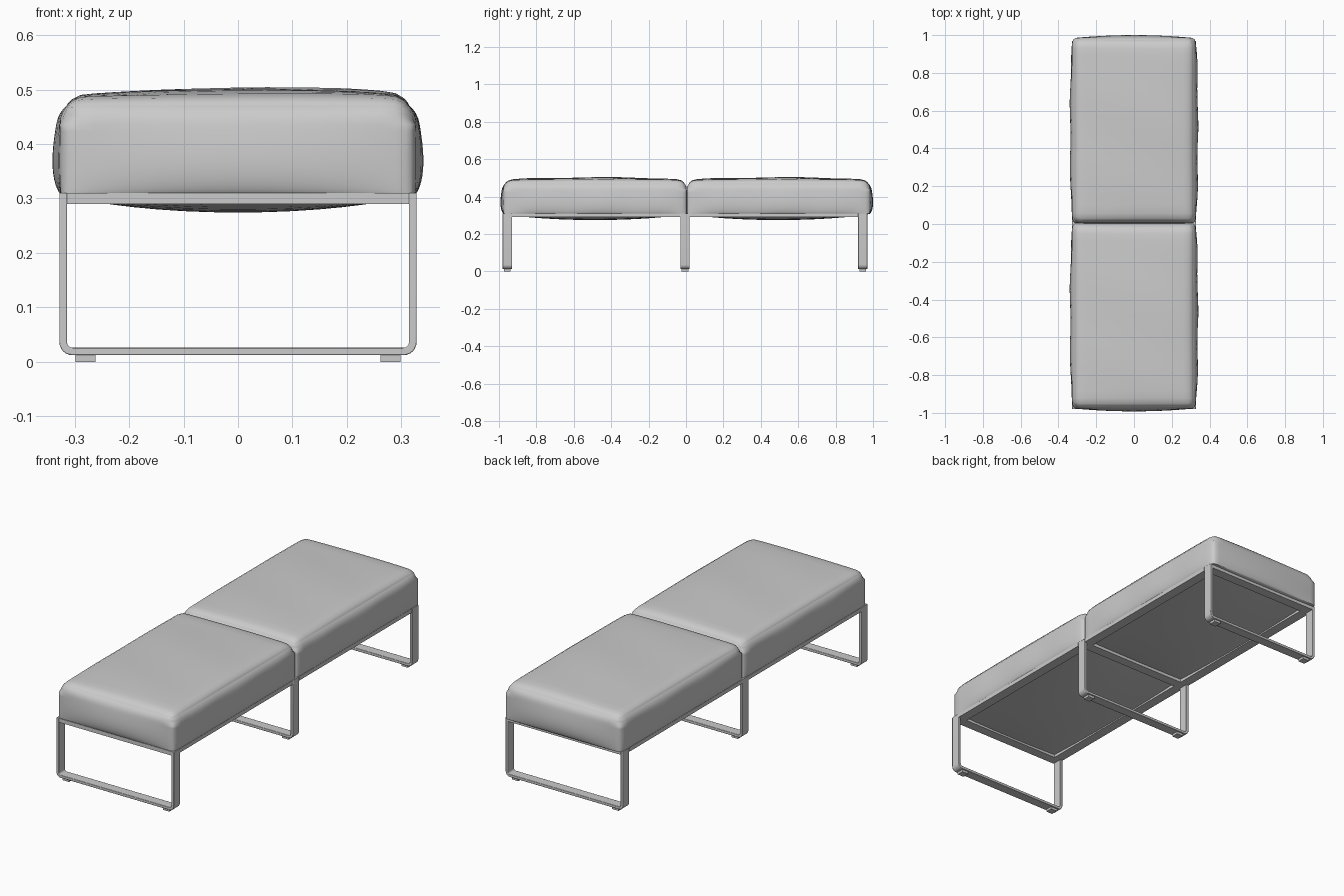
import bpy, bmesh, math
from mathutils import Vector

cube = bpy.data.objects.get("Cube")
if cube:
    bpy.data.objects.remove(cube, do_unlink=True)

grey = bpy.data.materials.new("light_grey")
grey.use_nodes = True
grey.diffuse_color = (0.6, 0.6, 0.6, 1)
grey.node_tree.nodes["Principled BSDF"].inputs["Base Color"].default_value = (0.6, 0.6, 0.6, 1)

HALF_W = 0.328          # frame half width
BAR_W, BAR_T = 0.05, 0.014
RAIL_LOW, RAIL_TOP = 0.29, 0.31
LEG_Y = {"front": -0.955, "middle": -0.005, "back": 0.945}


def finish(name, bm, angle=30, bevel=0):
    """Turn a bmesh into a named, shaded object."""
    bmesh.ops.recalc_face_normals(bm, faces=bm.faces)
    mesh = bpy.data.meshes.new(name)
    bm.to_mesh(mesh)
    bm.free()
    mesh.materials.append(grey)
    obj = bpy.data.objects.new(name, mesh)
    bpy.context.collection.objects.link(obj)
    if bevel:
        mod = obj.modifiers.new("soft_edges", "BEVEL")
        mod.width, mod.segments, mod.limit_method = bevel, 2, "ANGLE"
    bpy.ops.object.select_all(action="DESELECT")
    obj.select_set(True)
    bpy.context.view_layer.objects.active = obj
    bpy.ops.object.shade_smooth_by_angle(angle=math.radians(angle))
    return obj


def box(name, low, high, bevel=0):
    low, high = Vector(low), Vector(high)
    bm = bmesh.new()
    bmesh.ops.create_cube(bm, size=1)
    for v in bm.verts:
        v.co = (low + high) / 2 + v.co * (high - low)
    return finish(name, bm, bevel=bevel)


def u_path(half, bottom, radius, steps=6):
    """Half-to-half U outline in x and z with rounded lower corners."""
    right = [(half, RAIL_TOP)]
    for i in range(steps + 1):
        a = math.pi / 2 * i / steps
        right.append((half - radius + radius * math.cos(a),
                      bottom + radius - radius * math.sin(a)))
    return right + [(-x, z) for x, z in reversed(right)]


def leg_loop(name, y):
    """Flat bar bent into a U."""
    bm = bmesh.new()
    outer = u_path(HALF_W, 0.012, 0.024)
    inner = u_path(HALF_W - BAR_T, 0.012 + BAR_T, 0.01)
    rings = []
    for (ox, oz), (ix, iz) in zip(outer, inner):
        a, b = y - BAR_W / 2, y + BAR_W / 2
        rings.append([bm.verts.new(p) for p in
                      ((ox, a, oz), (ox, b, oz), (ix, b, iz), (ix, a, iz))])
    for r, s in zip(rings, rings[1:]):
        for k in range(4):
            n = (k + 1) % 4
            bm.faces.new((r[k], r[n], s[n], s[k]))
    bm.faces.new(rings[0])
    bm.faces.new(rings[-1])
    finish(name, bm, bevel=0.002)


def cushion(name, side):
    """Soft rounded block with bulging sides, a crowned top and a sagging base."""
    half_x, length, base, top, r = 0.325, 0.98, RAIL_TOP - 0.002, 0.484, 0.045
    bm = bmesh.new()
    bmesh.ops.create_cube(bm, size=2)
    bmesh.ops.subdivide_edges(bm, edges=bm.edges[:], cuts=19, use_grid_fill=True)
    for vert in bm.verts:
        # crowd the mesh towards the edges
        u, v, w = (math.sin(c * math.pi / 2) for c in vert.co)
        p = Vector((u * half_x, v * length / 2, base + (w + 1) / 2 * (top - base)))
        # tight vertical corners, wide top edges
        rc = 0.02
        q = Vector((max(-half_x + rc, min(half_x - rc, p.x)),
                    max(-length / 2 + rc, min(length / 2 - rc, p.y)), p.z))
        d = p - q
        if d.length > 0:
            p = q + d.normalized() * min(d.length, rc)
        lift = max(0, (p.z - (top - r)) / r)
        inset = max(abs(u), abs(v))
        edge_x = max(0, (abs(p.x) - (half_x - r)) / r)
        edge_y = max(0, (abs(p.y) - (length / 2 - r)) / r)
        e = math.sqrt(edge_x ** 2 + edge_y ** 2 + lift ** 2)
        m = max(edge_x, edge_y, lift)
        if lift > 0 and inset > 0 and e > 1:
            k = min(1, max(1, m) / e)
            p.x -= math.copysign(edge_x * r * (1 - k), p.x)
            p.y -= math.copysign(edge_y * r * (1 - k), p.y)
            p.z -= lift * r * (1 - k)
        # bulges, strongest low on the sides
        h = max(0, min(1, (p.z - base) / (top - base)))
        swell = math.sin(math.pi * h ** 0.65)
        p.x += u * swell * (1 - v ** 4) * (0.013 + 0.003 * math.sin(9 * v + u))
        outer = max(0, v * side)
        p.y += side * outer ** 2 * swell * 0.016 * (1 - u * u)
        dome = (1 - u * u) * (1 - v * v)
        if w > 0.99:
            wave = 0.002 * math.sin(7 * v + 2 * u) + 0.004 * u
            p.z += 0.018 * dome ** 0.5 + wave * (1 - v ** 4) * (1 - u ** 4)
        elif w < -0.99:
            p.z -= 0.034 * dome ** 0.8
        p.y += side * length / 2 + 0.004
        vert.co = p
    finish(name, bm, angle=50)


# Legs, crossbars and feet
for place, y in LEG_Y.items():
    leg_loop(place + "_leg", y)
    inner = HALF_W - BAR_T
    box(place + "_crossbar", (-inner, y - BAR_W / 2, RAIL_LOW),
        (inner, y + BAR_W / 2, RAIL_TOP))
    for label, s in (("left", 1), ("right", -1)):
        box(f"{place}_{label}_foot", (s * 0.28 - 0.018, y - 0.018, 0),
            (s * 0.28 + 0.018, y + 0.018, 0.014))

# Side rails
for label, s in (("left", 1), ("right", -1)):
    xs = sorted((s * HALF_W, s * (HALF_W - BAR_W)))
    for part, a, b in (("front", "front", "middle"), ("back", "middle", "back")):
        box(f"{part}_{label}_rail", (xs[0], LEG_Y[a] + BAR_W / 2, RAIL_LOW),
            (xs[1], LEG_Y[b] - BAR_W / 2, RAIL_TOP))

# Cushions
cushion("front_cushion", -1)
cushion("back_cushion", 1)
